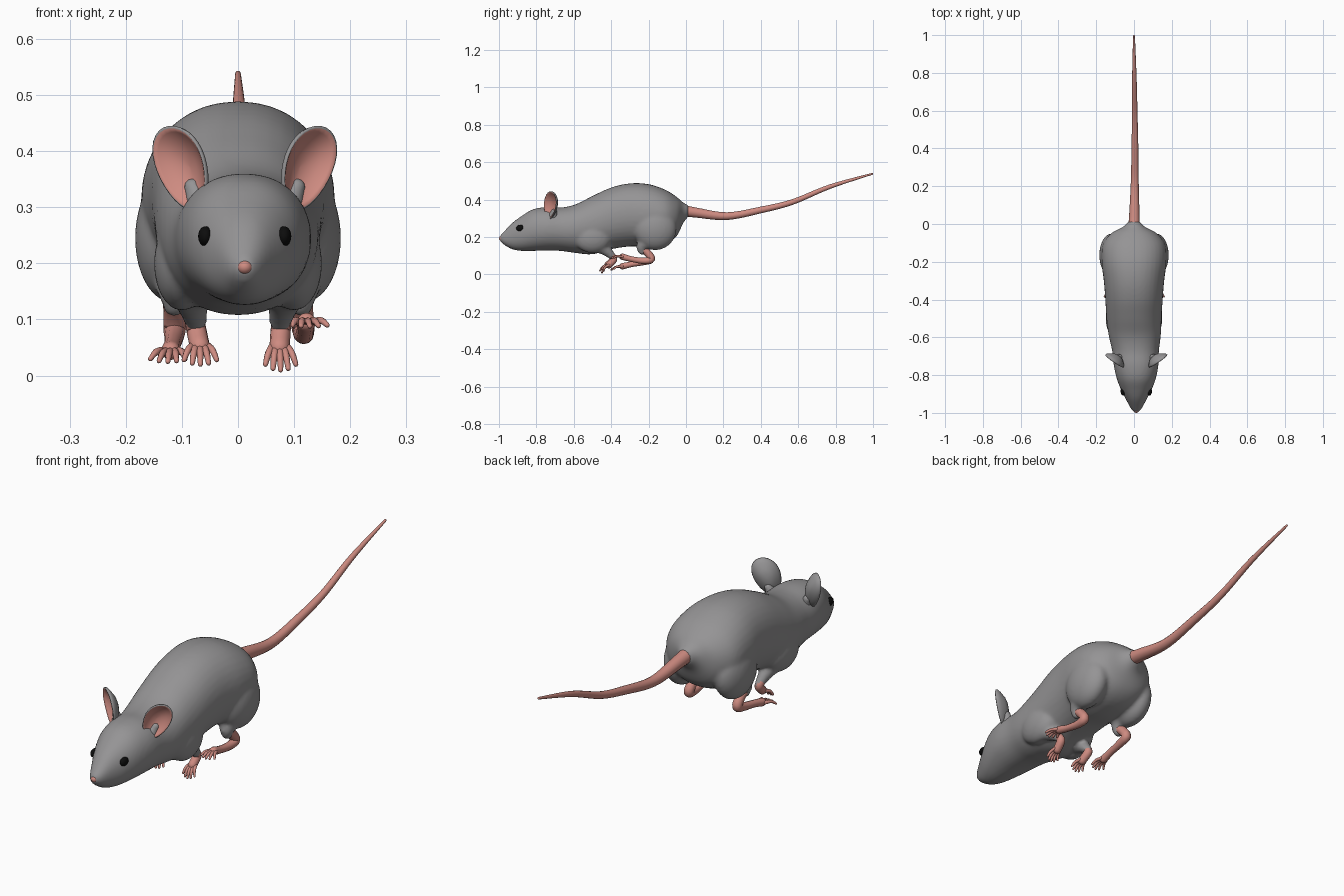
import bpy, bmesh, math
from mathutils import Vector

if "Cube" in bpy.data.objects:
    bpy.data.objects.remove(bpy.data.objects["Cube"])


def material(name, rgb):
    m = bpy.data.materials.new(name)
    m.diffuse_color = (*rgb, 1)
    m.use_nodes = True
    m.node_tree.nodes["Principled BSDF"].inputs["Base Color"].default_value = m.diffuse_color
    return m


GREY = material("grey_fur", (0.30, 0.295, 0.30))
PINK = material("pink_skin", (0.62, 0.26, 0.22))
BLACK = material("eye_black", (0.004, 0.004, 0.004))


def smooth_keys(keys, sub=4):
    """Catmull-Rom interpolation of tuples."""
    out = []
    for i in range(len(keys) - 1):
        a, b = keys[max(i - 1, 0)], keys[i]
        c, d = keys[i + 1], keys[min(i + 2, len(keys) - 1)]
        for k in range(sub):
            t = k / sub
            out.append([0.5 * (2 * q + (r - p) * t + (2 * p - 5 * q + 4 * r - s) * t * t
                        + (3 * q - p - 3 * r + s) * t ** 3) for p, q, r, s in zip(a, b, c, d)])
    return out + [list(keys[-1])]


def skin(bm, rings):
    """Join rings of points into a closed tube."""
    vs = [[bm.verts.new(p) for p in ring] for ring in rings]
    n = len(vs[0])
    for a, b in zip(vs, vs[1:]):
        for j in range(n):
            bm.faces.new((a[j], a[(j + 1) % n], b[(j + 1) % n], b[j]))
    bm.faces.new(vs[0])
    bm.faces.new(vs[-1][::-1])


def tube(bm, keys, n=12, sub=4):
    """Round tube through (x, y, z, radius) keys with rounded ends."""
    pts = smooth_keys(keys, sub)
    path = [(Vector(p[:3]), max(p[3], 0.001)) for p in pts]
    d0 = (path[0][0] - path[1][0]).normalized()
    d1 = (path[-1][0] - path[-2][0]).normalized()
    r0, r1 = path[0][1], path[-1][1]
    caps = (0.95, 0.75, 0.4)
    head = [(path[0][0] + d0 * r0 * k, r0 * math.sqrt(1 - k * k)) for k in caps]
    tail = [(path[-1][0] + d1 * r1 * k, r1 * math.sqrt(1 - k * k)) for k in caps[::-1]]
    path = head + path + tail
    rings = []
    for i, (p, r) in enumerate(path):
        t = (path[min(i + 1, len(path) - 1)][0] - path[max(i - 1, 0)][0]).normalized()
        u = (Vector((1, 0, 0)) - t * t.x).normalized()
        v = t.cross(u)
        rings.append([p + (u * math.cos(a) + v * math.sin(a)) * r
                      for a in (math.tau * j / n for j in range(n))])
    skin(bm, rings)


def ellipsoid(bm, c, r):
    new = bmesh.ops.create_uvsphere(bm, u_segments=24, v_segments=16, radius=1)["verts"]
    for v in new:
        v.co = Vector([c[i] + v.co[i] * r[i] for i in range(3)])


def finish(bm, name, *mats):
    bmesh.ops.recalc_face_normals(bm, faces=bm.faces[:])
    for f in bm.faces:
        f.smooth = True
    me = bpy.data.meshes.new(name)
    bm.to_mesh(me)
    bm.free()
    for m in mats:
        me.materials.append(m)
    ob = bpy.data.objects.new(name, me)
    bpy.context.collection.objects.link(ob)
    return ob


# Body and head: y, top, bottom, half width, x offset
BODY = [(-0.995, 0.207, 0.180, 0.014, 0.012), (-0.975, 0.228, 0.160, 0.030, 0.012),
        (-0.93, 0.275, 0.135, 0.054, 0.012), (-0.88, 0.312, 0.126, 0.080, 0.012),
        (-0.82, 0.348, 0.126, 0.103, 0.012), (-0.75, 0.360, 0.128, 0.118, 0.011),
        (-0.67, 0.358, 0.126, 0.124, 0.008), (-0.59, 0.375, 0.115, 0.138, 0.004),
        (-0.50, 0.420, 0.108, 0.146, 0), (-0.40, 0.465, 0.135, 0.152, 0),
        (-0.30, 0.487, 0.150, 0.160, 0), (-0.20, 0.483, 0.150, 0.172, 0),
        (-0.11, 0.453, 0.165, 0.166, 0), (-0.05, 0.415, 0.205, 0.122, 0),
        (-0.015, 0.385, 0.275, 0.058, 0), (0.015, 0.370, 0.312, 0.029, 0)]
bm = bmesh.new()
rings = []
for y, top, bot, w, x in smooth_keys(BODY):
    ring = []
    for j in range(36):
        a = math.tau * j / 36
        c, s = math.cos(a), math.sin(a)
        ring.append((x + w * math.copysign(abs(c) ** 0.92, c), y,
                     (top + bot) / 2 + (top - bot) / 2 * math.copysign(abs(s) ** 0.95, s)))
    rings.append(ring)
skin(bm, rings)

# Haunches, shoulders and furry upper limbs, merged into the body
for s in (-1, 1):
    ellipsoid(bm, (s * 0.118, -0.165, 0.245), (0.066, 0.115, 0.115))
    ellipsoid(bm, (s * 0.100, -0.50, 0.20), (0.050, 0.10, 0.085))
    tube(bm, [(s * 0.115, -0.20, 0.19, 0.045), (s * 0.113, -0.235, 0.150, 0.032),
              (s * 0.113, -0.235, 0.125, 0.022)])
    tube(bm, [(s * 0.095, -0.50, 0.17, 0.045), (s * 0.082, -0.43, 0.13, 0.030),
              (s * 0.074, -0.385, 0.088, 0.018)])
body = finish(bm, "body", GREY)
mod = body.modifiers.new("merge", 'REMESH')
mod.mode = 'VOXEL'
mod.voxel_size = 0.008
mod.use_smooth_shade = True
mod = body.modifiers.new("soften", 'SMOOTH')
mod.factor = 0.5
mod.iterations = 7

# Tail
bm = bmesh.new()
tube(bm, [(0, -0.02, 0.343, 0.031), (0.002, 0.06, 0.330, 0.027), (0.004, 0.22, 0.312, 0.021),
          (0.005, 0.40, 0.345, 0.018), (0.004, 0.57, 0.388, 0.015), (0.002, 0.77, 0.470, 0.012),
          (0, 0.995, 0.538, 0.005)], n=14, sub=5)
finish(bm, "tail", PINK)

# Nose
bm = bmesh.new()
ellipsoid(bm, (0.012, -0.985, 0.193), (0.014, 0.015, 0.013))
finish(bm, "nose", PINK)


def paw(name, limb, tips, spread):
    """Bare limb with toes fanning from its last point to the tip line."""
    bm = bmesh.new()
    tube(bm, limb)
    x, y, z, r = limb[-1]
    tx, ty, tz = tips
    for k in (-1, -0.5, 0, 0.5, 1):
        back = 0.25 * k * k
        end = Vector((tx + k * spread, ty + (y - ty) * back, tz + (z - tz) * back))
        root = Vector((x + k * r * 0.75, y, z))
        mid = root.lerp(end, 0.55) + Vector((0, -0.004, 0.006))
        tube(bm, [(*root, 0.0075), (*mid, 0.0062), (*end, 0.0045)], n=8, sub=3)
    finish(bm, name, PINK)


# Front paws, hanging forward from the wrists
paw("front_paw_right", [(0.078, -0.395, 0.100, 0.017), (0.076, -0.385, 0.080, 0.018),
                        (0.074, -0.412, 0.050, 0.018)], (0.076, -0.450, 0.010), 0.027)
paw("front_paw_left", [(-0.078, -0.395, 0.100, 0.017), (-0.074, -0.388, 0.080, 0.018),
                       (-0.068, -0.418, 0.052, 0.018)], (-0.067, -0.460, 0.020), 0.029)
# Hind paws: the shank drops back to the heel, the long foot runs forward
paw("hind_paw_right", [(0.113, -0.240, 0.145, 0.021), (0.114, -0.205, 0.115, 0.020),
                       (0.116, -0.185, 0.082, 0.020), (0.118, -0.225, 0.073, 0.017),
                       (0.120, -0.290, 0.082, 0.015), (0.122, -0.340, 0.095, 0.017)],
    (0.128, -0.400, 0.088), 0.031)
paw("hind_paw_left", [(-0.113, -0.240, 0.145, 0.022), (-0.113, -0.205, 0.115, 0.020),
                      (-0.113, -0.185, 0.082, 0.020), (-0.114, -0.225, 0.067, 0.017),
                      (-0.117, -0.290, 0.055, 0.015), (-0.120, -0.340, 0.044, 0.017)],
    (-0.125, -0.400, 0.025), 0.031)

# Ears: cupped shells; radius fraction and depth, pink bowl first, furry back last
EAR = [(0.03, -0.020), (0.3, -0.018), (0.6, -0.010), (0.85, 0.002), (0.94, 0.008),
       (1.0, 0.006), (0.97, -0.002), (0.8, -0.012), (0.5, -0.025), (0.25, -0.030), (0.03, -0.031)]
for s, side in ((1, "right"), (-1, "left")):
    bm = bmesh.new()
    wide = Vector((0.80, 0.60, -0.12)).normalized()
    tall = Vector((0.28, 0.10, 0.95)).normalized()
    out = tall.cross(wide).normalized()
    if out.y > 0:
        out = -out
    rings = []
    for f, d in EAR:
        ring = []
        for j in range(32):
            a = math.tau * j / 32
            h = math.sin(a)
            p = Vector((0.110, -0.722, 0.370)) + out * d
            p += wide * math.cos(a) * f * 0.054 * (1 + 0.16 * h) + tall * h * f * 0.079
            ring.append((0.012 + s * p.x, p.y, p.z))
        rings.append(ring)
    skin(bm, rings)
    bm.faces.ensure_lookup_table()
    for i, face in enumerate(bm.faces):
        inner = i < 32 * 4 or i == 32 * (len(EAR) - 1)
        face.material_index = 1 if inner else 0
    # Furry root joining the ear to the head
    tube(bm, [(0.012 + s * 0.075, -0.715, 0.300, 0.030),
              (0.012 + s * 0.092, -0.705, 0.335, 0.016)])
    finish(bm, "ear_" + side, GREY, PINK)

    # Eye
    bm = bmesh.new()
    ellipsoid(bm, (0.012 + s * 0.070, -0.885, 0.248), (0.013, 0.023, 0.018))
    finish(bm, "eye_" + side, BLACK)
